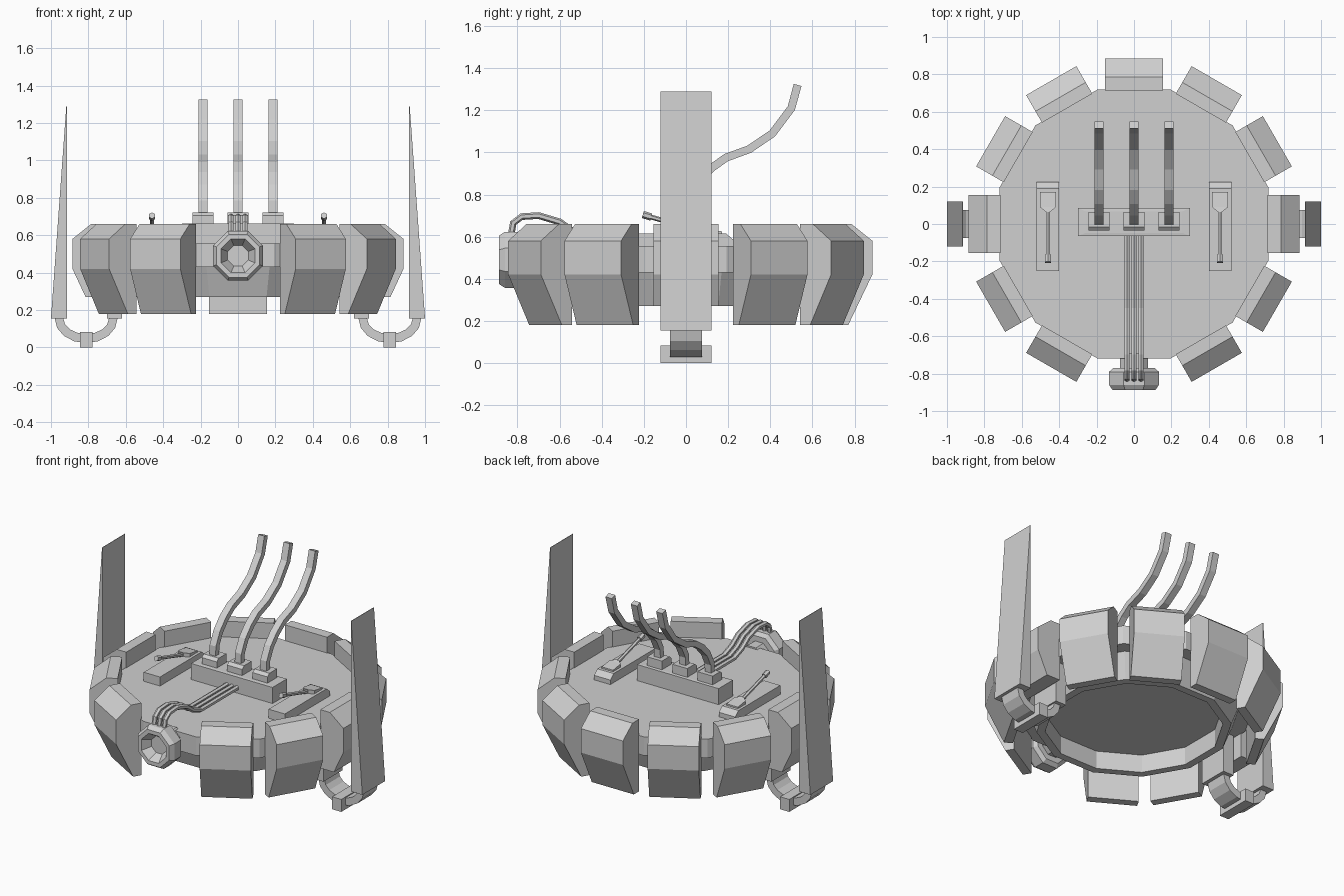
import bpy, bmesh, math
from mathutils import Matrix, Vector

old = bpy.data.objects.get("Cube")
if old:
    bpy.data.objects.remove(old, do_unlink=True)

grey = bpy.data.materials.new("plain grey")
grey.use_nodes = True
COLOUR = (0.63, 0.63, 0.63, 1)
grey.diffuse_color = COLOUR
grey.node_tree.nodes["Principled BSDF"].inputs["Base Color"].default_value = COLOUR


def finish(name, bm, matrix=Matrix()):
    bm.transform(matrix)
    bmesh.ops.recalc_face_normals(bm, faces=bm.faces)
    mesh = bpy.data.meshes.new(name)
    bm.to_mesh(mesh)
    bm.free()
    mesh.materials.append(grey)
    ob = bpy.data.objects.new(name, mesh)
    bpy.context.collection.objects.link(ob)
    return ob


def loft(name, rings, matrix=Matrix()):
    """Skin a row of equal point loops and cap both ends."""
    bm = bmesh.new()
    loops = [[bm.verts.new(p) for p in ring] for ring in rings]
    n = len(loops[0])
    for a, b in zip(loops, loops[1:]):
        for i in range(n):
            bm.faces.new((a[i], a[(i + 1) % n], b[(i + 1) % n], b[i]))
    bm.faces.new(loops[0])
    bm.faces.new(loops[-1])
    return finish(name, bm, matrix)


def rect(x0, x1, y0, y1, z):
    return [(x0, y0, z), (x1, y0, z), (x1, y1, z), (x0, y1, z)]


def turned(name, sides, profile, matrix=Matrix()):
    """Polygonal solid from (flat-side radius, height) pairs."""
    k = 1 / math.cos(math.pi / sides)
    angles = [(i + 0.5) * math.tau / sides for i in range(sides)]
    return loft(name, [[(r * k * math.cos(a), r * k * math.sin(a), z) for a in angles]
                       for r, z in profile], matrix)


def extrude(name, outline, half, matrix=Matrix()):
    """Extrude an x-z outline symmetrically along y."""
    return loft(name, [[(x, y, z) for x, z in outline] for y in (-half, half)], matrix)


def sweep(name, path, x, half_w, half_t, sides=4):
    """Sweep a section along a y-z path at constant x."""
    pts = [Vector((x, y, z)) for y, z in path]
    rings = []
    for i, p in enumerate(pts):
        t = (pts[min(i + 1, len(pts) - 1)] - pts[max(i - 1, 0)]).normalized()
        n = Vector((1, 0, 0)).cross(t)
        k = 1 / math.cos(math.pi / sides)
        ring = []
        for s in range(sides):
            a = (s + 0.5) * math.tau / sides
            ring.append(p + Vector((half_w * k * math.cos(a), 0, 0)) + n * half_t * k * math.sin(a))
        rings.append(ring)
    return loft(name, rings)


# Main disc, set below the plate tops, with a stepped underside and recessed floor
turned("hull", 12, [(0.72, 0.555), (0.72, 0.43), (0.63, 0.43), (0.57, 0.27),
                    (0.52, 0.27), (0.52, 0.39)])

# Armour plates round the rim, leaving the front free
for i in range(12):
    if i == 9:
        continue
    outline = [(0.715, 0.66), (0.785, 0.66), (0.885, 0.58), (0.885, 0.42)]
    if i in (0, 6):
        outline += [(0.815, 0.27), (0.715, 0.27)]
    else:
        outline += [(0.77, 0.18), (0.715, 0.18)]
    extrude(f"armour_plate_{i}", outline, 0.155, Matrix.Rotation(i * math.pi / 6, 4, "Z"))

# Front port and its neck
port = Matrix.Translation((0, -0.77, 0.49)) @ Matrix.Rotation(math.pi / 2, 4, "X")
turned("front_port", 8, [(0.11, 0), (0.133, 0.02), (0.133, 0.09), (0.115, 0.118),
                         (0.09, 0.118), (0.055, 0.06)], port)
turned("port_neck", 8, [(0.075, -0.08), (0.075, 0.01)], port)

# Side fins with curved hanger arms
for side, label in ((1, "left"), (-1, "right")):
    flip = Matrix.Scale(side, 4, (1, 0, 0))
    extrude(f"{label}_fin", [(0.915, 0.155), (1.0, 0.155), (0.918, 1.29), (0.915, 1.29)], 0.12, flip)
    arc = [math.pi * (1 + i / 8) for i in range(9)]
    outer = [(0.812 + 0.168 * math.cos(a), 0.155 + 0.132 * math.sin(a)) for a in arc]
    inner = [(0.812 + 0.122 * math.cos(a), 0.155 + 0.083 * math.sin(a)) for a in arc]
    loft(f"{label}_hanger_arm",
         [[(o[0], -0.075, o[1]), (o[0], 0.075, o[1]), (n[0], 0.075, n[1]), (n[0], -0.075, n[1])]
          for o, n in zip(outer, inner)], flip)
    extrude(f"{label}_arm_clamp", [(0.777, 0), (0.845, 0), (0.845, 0.083), (0.777, 0.083)], 0.12, flip)
    extrude(f"{label}_arm_socket", [(0.62, 0.155), (0.7, 0.155), (0.7, 0.435), (0.62, 0.435)], 0.1, flip)

    # Lever on its base block
    x = side * 0.46
    loft(f"{label}_lever_base", [rect(x - 0.06, x + 0.06, -0.25, 0.225, 0.55),
                                 rect(x - 0.06, x + 0.06, -0.25, 0.225, 0.585),
                                 rect(x - 0.06, x + 0.06, -0.25, 0.19, 0.615)])
    loft(f"{label}_lever_paddle",
         [[(x - w, y, z), (x + w, y, z), (x + w, y, z + 0.025), (x - w, y, z + 0.025)]
          for w, y, z in ((0.042, 0.17, 0.6), (0.042, 0.09, 0.612), (0.012, 0.065, 0.618))])
    sweep(f"{label}_lever_rod", [(0.07, 0.625), (-0.19, 0.7)], x, 0.01, 0.01, 6)
    sweep(f"{label}_lever_knob", [(-0.165, 0.693), (-0.205, 0.705)], x, 0.015, 0.015, 6)

# Console with three sockets and tall curved cables
loft("console", [rect(-0.3, 0.3, -0.065, 0.085, 0.55), rect(-0.3, 0.3, -0.065, 0.085, 0.662),
                 rect(-0.26, 0.26, -0.048, 0.068, 0.664)])
path = [(0.015, 0.69), (0.02, 0.78), (0.06, 0.86), (0.12, 0.925), (0.19, 0.975),
        (0.3, 1.015), (0.41, 1.09), (0.5, 1.21), (0.53, 1.32)]
for i, x in enumerate((-0.187, 0, 0.187)):
    loft(f"cable_socket_{i}", [rect(x - 0.055, x + 0.055, -0.035, 0.065, 0.66),
                               rect(x - 0.055, x + 0.055, -0.035, 0.065, 0.705),
                               rect(x - 0.055, x + 0.055, -0.015, 0.065, 0.722)])
    sweep(f"tall_cable_{i}", path, x, 0.023, 0.019)

# Thin wires from console to front port
wire = [(-0.05, 0.59), (-0.45, 0.59), (-0.53, 0.62), (-0.6, 0.67), (-0.7, 0.7),
        (-0.78, 0.695), (-0.82, 0.665), (-0.83, 0.61)]
for i in range(3):
    sweep(f"wire_{i}", wire, -0.037 + 0.037 * i, 0.014, 0.014, 6)
